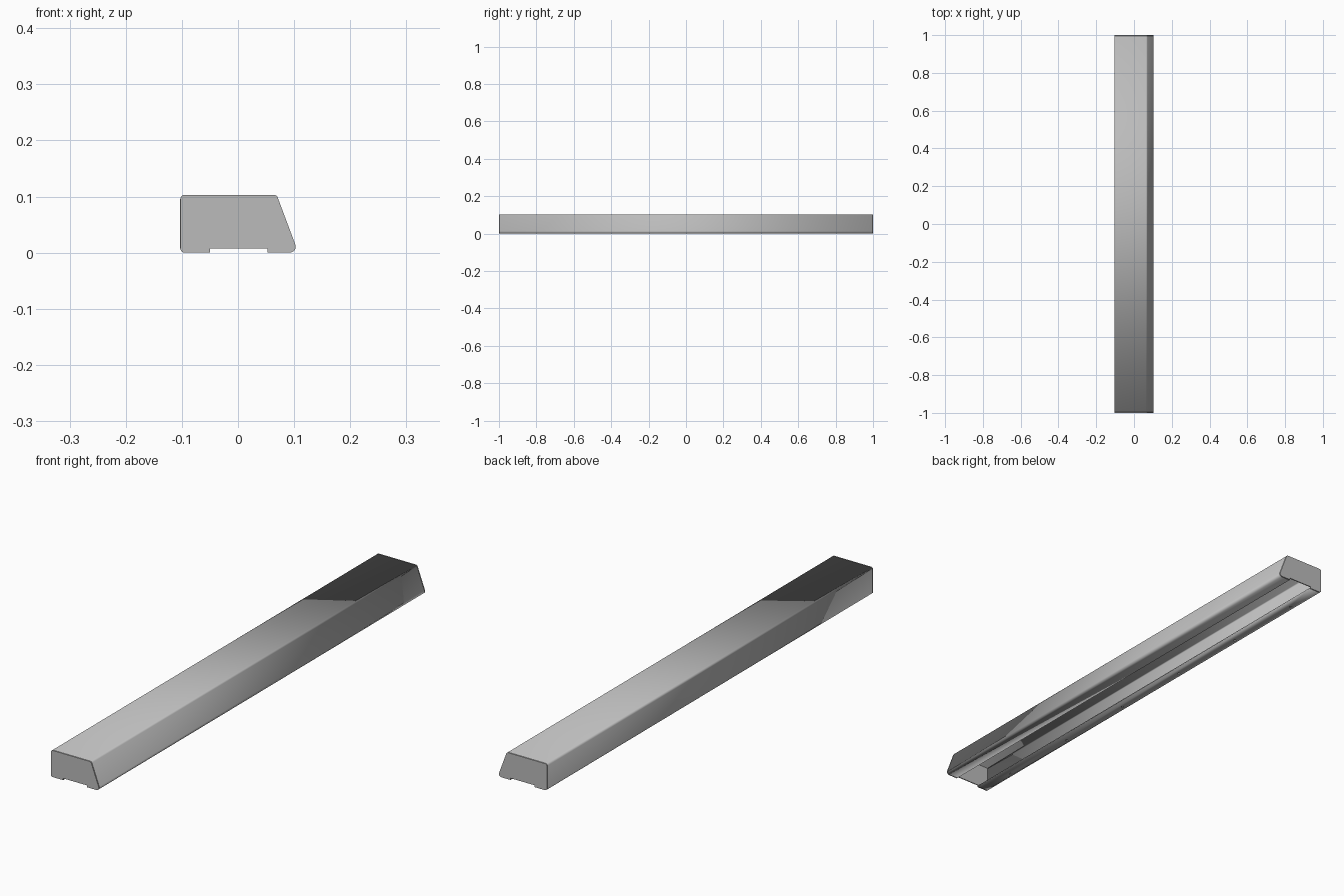
import bpy, bmesh, math
from mathutils import Vector

if "Cube" in bpy.data.objects:
    bpy.data.objects.remove(bpy.data.objects["Cube"])

HALF = 1.0        # half length of the channel
WALL = 0.004      # sheet thickness
CAP = 0.004       # end cap thickness

grey = bpy.data.materials.new("plain_grey")
grey.use_nodes = True
grey.diffuse_color = (0.5, 0.5, 0.5, 1)
grey.node_tree.nodes["Principled BSDF"].inputs["Base Color"].default_value = (0.5, 0.5, 0.5, 1)


def fillet(corner, before, after, r, steps=5):
    """Arc of points rounding one profile corner."""
    c = Vector(corner)
    u = (Vector(before) - c).normalized()
    v = (Vector(after) - c).normalized()
    half = u.angle(v) / 2
    centre = c + (u + v).normalized() * (r / math.sin(half))
    a = (c + u * (r / math.tan(half)) - centre).normalized()
    b = (c + v * (r / math.tan(half)) - centre).normalized()
    return [centre + a.slerp(b, i / steps) * r for i in range(steps + 1)]


def new_object(name, bm):
    mesh = bpy.data.meshes.new(name)
    bm.to_mesh(mesh)
    bm.free()
    mesh.materials.append(grey)
    obj = bpy.data.objects.new(name, mesh)
    bpy.context.collection.objects.link(obj)
    return obj


def smooth(obj):
    bpy.ops.object.select_all(action="DESELECT")
    obj.select_set(True)
    bpy.context.view_layer.objects.active = obj
    bpy.ops.object.shade_smooth_by_angle(angle=math.radians(35))


# Folded sheet outline: back flange, back wall, roof, sloped face, front flange
corners = [(-0.05, 0), (-0.103, 0), (-0.103, 0.103), (0.069, 0.103), (0.1075, 0), (0.053, 0)]
radii = [0.008, 0.008, 0.008, 0.0105]
outline = [Vector(corners[0])]
for i, r in enumerate(radii, 1):
    outline += fillet(corners[i], corners[i - 1], corners[i + 1], r)
outline.append(Vector(corners[-1]))

# Channel: outline swept along y, thickened inwards
bm = bmesh.new()
rows = [[bm.verts.new((p.x, y, p.y)) for p in outline] for y in (-HALF + CAP, HALF - CAP)]
for i in range(len(outline) - 1):
    bm.faces.new((rows[0][i], rows[1][i], rows[1][i + 1], rows[0][i + 1]))
bm.normal_update()
roof = max(bm.faces, key=lambda f: f.calc_center_median().z)
if roof.normal.z < 0:
    bmesh.ops.reverse_faces(bm, faces=bm.faces[:])
channel = new_object("channel", bm)
thick = channel.modifiers.new("sheet", "SOLIDIFY")
thick.thickness = WALL
thick.offset = -1
thick.use_even_offset = True

# Screw holes along the back flange
bm = bmesh.new()
for k in range(6):
    geo = bmesh.ops.create_cone(bm, cap_ends=True, segments=16, radius1=0.005,
                                radius2=0.005, depth=0.03)
    bmesh.ops.translate(bm, verts=geo["verts"], vec=(-0.084, -0.84 + 0.336 * k, 0))
cutter = new_object("hole_cutter", bm)
cutter.hide_render = True
cutter.hide_viewport = True
cutter.display_type = "WIRE"
holes = channel.modifiers.new("holes", "BOOLEAN")
holes.operation = "DIFFERENCE"
holes.solver = "EXACT"
holes.object = cutter
smooth(channel)


# End caps: closed outline with a shallow notch under the opening
def end_cap(name, y0, y1, rounded):
    bm = bmesh.new()
    pts = outline + [Vector((0.053, 0.007)), Vector((-0.05, 0.007))]
    face = bm.faces.new([bm.verts.new((p.x, y0, p.y)) for p in pts])
    geo = bmesh.ops.extrude_face_region(bm, geom=[face])["geom"]
    new = [g for g in geo if isinstance(g, bmesh.types.BMVert)]
    bmesh.ops.translate(bm, verts=new, vec=(0, y1 - y0, 0))
    bmesh.ops.recalc_face_normals(bm, faces=bm.faces[:])
    if rounded:
        edge = [e for e in bm.edges
                if all(v.co.x < -0.1029 and abs(v.co.y) > HALF - 0.001 for v in e.verts)]
        bmesh.ops.bevel(bm, geom=edge, offset=0.0035, segments=3, profile=0.5, affect="EDGES")
    smooth(new_object(name, bm))


end_cap("front_end_cap", -HALF, -HALF + CAP, True)
end_cap("back_end_cap", HALF, HALF - CAP, False)
